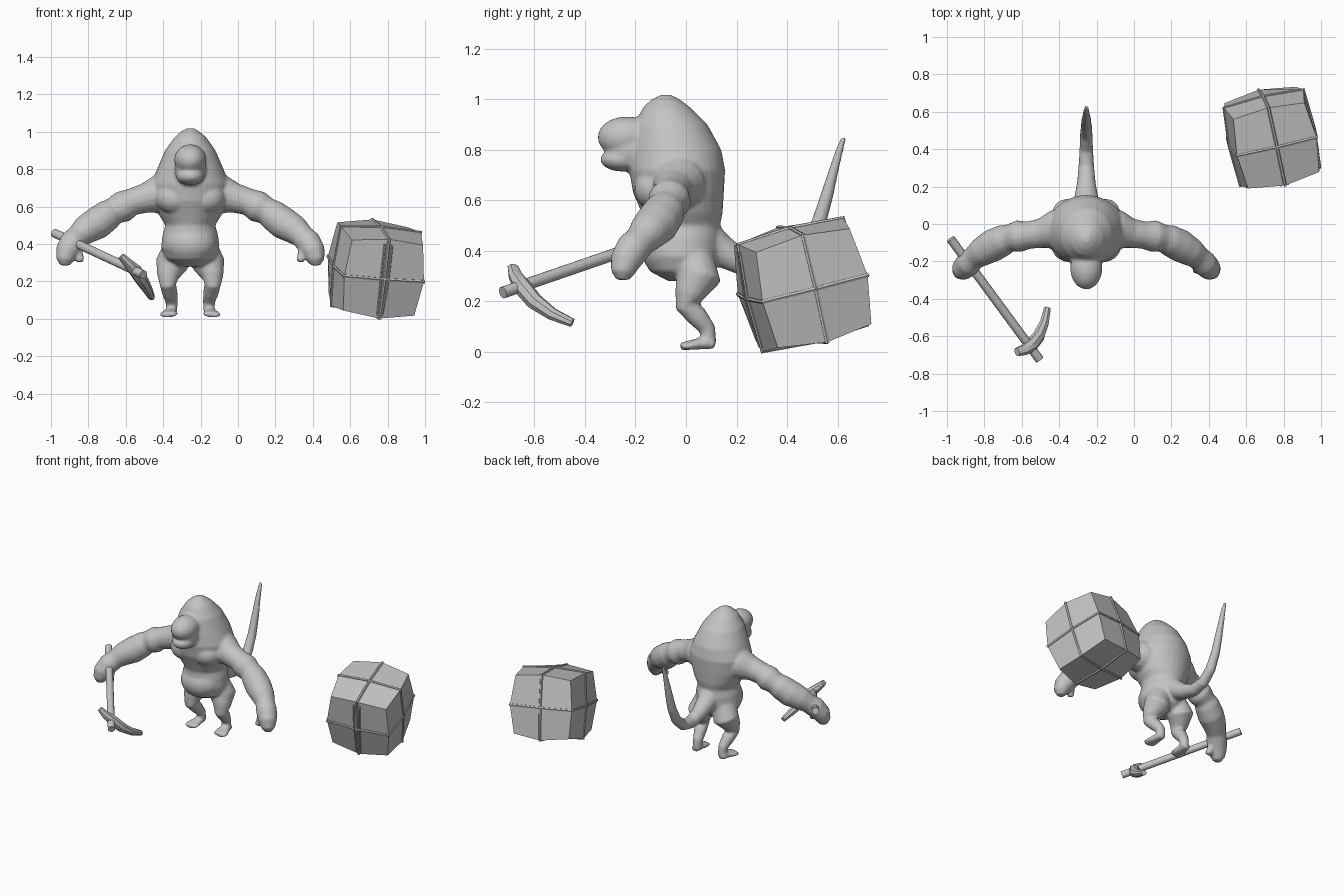
import bpy, bmesh, math
from mathutils import Vector, Matrix, Euler, Quaternion

if "Cube" in bpy.data.objects:
    bpy.data.objects.remove(bpy.data.objects["Cube"])

CX = -0.255  # creature's mirror plane

stone = bpy.data.materials.new("plain_grey")
stone.diffuse_color = (0.55, 0.55, 0.55, 1)
stone.use_nodes = True
stone.node_tree.nodes["Principled BSDF"].inputs["Base Color"].default_value = stone.diffuse_color


def finish(bm, name, smooth_angle=None):
    bmesh.ops.recalc_face_normals(bm, faces=bm.faces)
    me = bpy.data.meshes.new(name)
    bm.to_mesh(me)
    bm.free()
    ob = bpy.data.objects.new(name, me)
    bpy.context.collection.objects.link(ob)
    me.materials.append(stone)
    if smooth_angle:
        bpy.ops.object.select_all(action='DESELECT')
        ob.select_set(True)
        bpy.context.view_layer.objects.active = ob
        bpy.ops.object.shade_smooth_by_angle(angle=math.radians(smooth_angle))
    return ob


def tube(bm, pts, sides=16, level=False, closed=False):
    """Sweep ellipses along points (x, y, z, rx[, ry])."""
    pos = [Vector(p[:3]) for p in pts]
    n = len(pos)
    q, prev, rings = Quaternion(), Vector((0, 0, 1)), []
    for i, p in enumerate(pts):
        a, b = (i - 1, (i + 1) % n) if closed else (max(i - 1, 0), min(i + 1, n - 1))
        t = (pos[b] - pos[a]).normalized()
        if not level:
            q = prev.rotation_difference(t) @ q
            prev = t
        rx, ry = p[3], p[-1]
        rings.append([bm.verts.new(pos[i] + q @ Vector((
            rx * math.cos(2 * math.pi * k / sides),
            ry * math.sin(2 * math.pi * k / sides), 0))) for k in range(sides)])
    for i in range(n if closed else n - 1):
        r0, r1 = rings[i], rings[(i + 1) % n]
        for k in range(sides):
            j = (k + 1) % sides
            bm.faces.new((r0[k], r0[j], r1[j], r1[k]))
    if not closed:
        bm.faces.new(rings[0][::-1])
        bm.faces.new(rings[-1])


def ball(bm, c, r):
    bmesh.ops.create_uvsphere(bm, u_segments=24, v_segments=16, radius=1,
                              matrix=Matrix.Translation(c) @ Matrix.Diagonal((*r, 1)))


# Creature: torso, head, limbs and tail fused into one skin
bm = bmesh.new()
torso = [(.28, .0, .07, .07), (.32, -.015, .13, .13), (.38, -.015, .157, .15),
         (.45, -.01, .148, .148), (.5, -.01, .133, .145), (.55, -.015, .165, .16),
         (.63, -.03, .2, .18), (.72, -.035, .21, .19), (.8, -.04, .178, .18),
         (.9, -.06, .135, .145), (.97, -.077, .085, .092), (1.0, -.08, .05, .055),
         (1.018, -.08, .02, .02)]
tube(bm, [(CX, y, z, rx, ry) for z, y, rx, ry in torso], sides=32, level=True)
ball(bm, (CX, -.06, .4), (.14, .115, .11))       # belly
ball(bm, (CX, -.235, .85), (.086, .115, .082))   # upper head
ball(bm, (CX, -.25, .762), (.076, .09, .048))    # jaw
ball(bm, (CX, -.21, .80), (.085, .11, .09))      # mouth interior

arm = [(.08, -.02, .68, .11), (.17, -.03, .665, .105), (.24, -.05, .645, .08),
       (.31, -.06, .625, .073), (.36, -.065, .60, .086), (.41, -.075, .575, .073),
       (.44, -.085, .555, .083), (.50, -.115, .51, .088), (.56, -.15, .475, .078),
       (.60, -.18, .44, .064), (.63, -.21, .41, .069), (.66, -.24, .36, .062),
       (.67, -.25, .315, .048), (.67, -.25, .285, .025)]
thumb = [(.61, -.21, .41, .03), (.60, -.235, .35, .026), (.585, -.25, .305, .02)]
leg = [(.07, .03, .37, .08), (.1, .05, .29, .088), (.12, .01, .225, .058),
       (.12, .0, .185, .044), (.11, .045, .14, .042), (.1, .085, .09, .033),
       (.1, .09, .035, .03)]
foot = [(.105, .115, .032, .026, .02), (.108, .06, .034, .036, .024),
        (.115, .01, .026, .05, .018), (.118, -.022, .022, .044, .014)]
for s in (-1, 1):
    for limb in (arm, thumb, leg, foot):
        tube(bm, [(CX + s * p[0], *p[1:]) for p in limb])
    ball(bm, (CX + s * .085, -.12, .645), (.1, .085, .085))   # chest muscle

tail = [(.06, .45, .09), (.14, .40, .065), (.22, .355, .05), (.31, .33, .042),
        (.4, .345, .037), (.475, .41, .034), (.525, .51, .03), (.558, .62, .026),
        (.585, .72, .02), (.605, .79, .016), (.625, .85, .011)]
tube(bm, [(CX, y, z, r) for y, z, r in tail])
body = finish(bm, "creature_body")
rm = body.modifiers.new("fuse", 'REMESH')
rm.mode = 'VOXEL'
rm.voxel_size = 0.009
rm.use_smooth_shade = True
sm = body.modifiers.new("soften", 'SMOOTH')
sm.factor = 0.5
sm.iterations = 5

# Pickaxe
bm = bmesh.new()
tube(bm, [(-.98, -.08, .457, .024), (-.505, -.725, .235, .024)], sides=12)
finish(bm, "pickaxe_handle", 40)
bm = bmesh.new()
tube(bm, [(-.625, -.685, .335, .018, .024), (-.59, -.675, .30, .026, .03),
          (-.55, -.65, .26, .036, .036), (-.51, -.60, .20, .034, .034),
          (-.48, -.53, .15, .026, .026), (-.463, -.45, .115, .017, .02)], sides=8)
finish(bm, "pickaxe_head", 40)

# Faceted block: a cube whose eight corners are pulled in
block_m = (Matrix.Translation((.737, .462, .266))
           @ Euler([math.radians(a) for a in (14, 4, 13)]).to_matrix().to_4x4())
FACE, EDGE, CORNER = .232, .219, .195
bm = bmesh.new()
bmesh.ops.create_cube(bm, size=2)
bmesh.ops.subdivide_edges(bm, edges=bm.edges[:], cuts=1, use_grid_fill=True)
for v in bm.verts:
    v.co *= (FACE, EDGE, CORNER)[sum(abs(c) > .5 for c in v.co) - 1]
bm.transform(block_m)
finish(bm, "block")

# Straps around the three middle planes
loop = [(FACE, 0), (EDGE, EDGE), (0, FACE), (-EDGE, EDGE),
        (-FACE, 0), (-EDGE, -EDGE), (0, -FACE), (EDGE, -EDGE)]
bm = bmesh.new()
for axis in range(3):
    ring = []
    for a, b in loop:
        p = [a, b]
        p.insert(axis, 0)
        ring.append((*p, .009))
    tube(bm, ring, sides=6, closed=True)
# Loose cords on the front
for x in (-.02, .02):
    tube(bm, [(x, -.222, .19, .006), (x, -.235, 0, .006), (x * .6, -.222, -.2, .006)], sides=6)
bm.transform(block_m)
finish(bm, "block_straps", 40)
